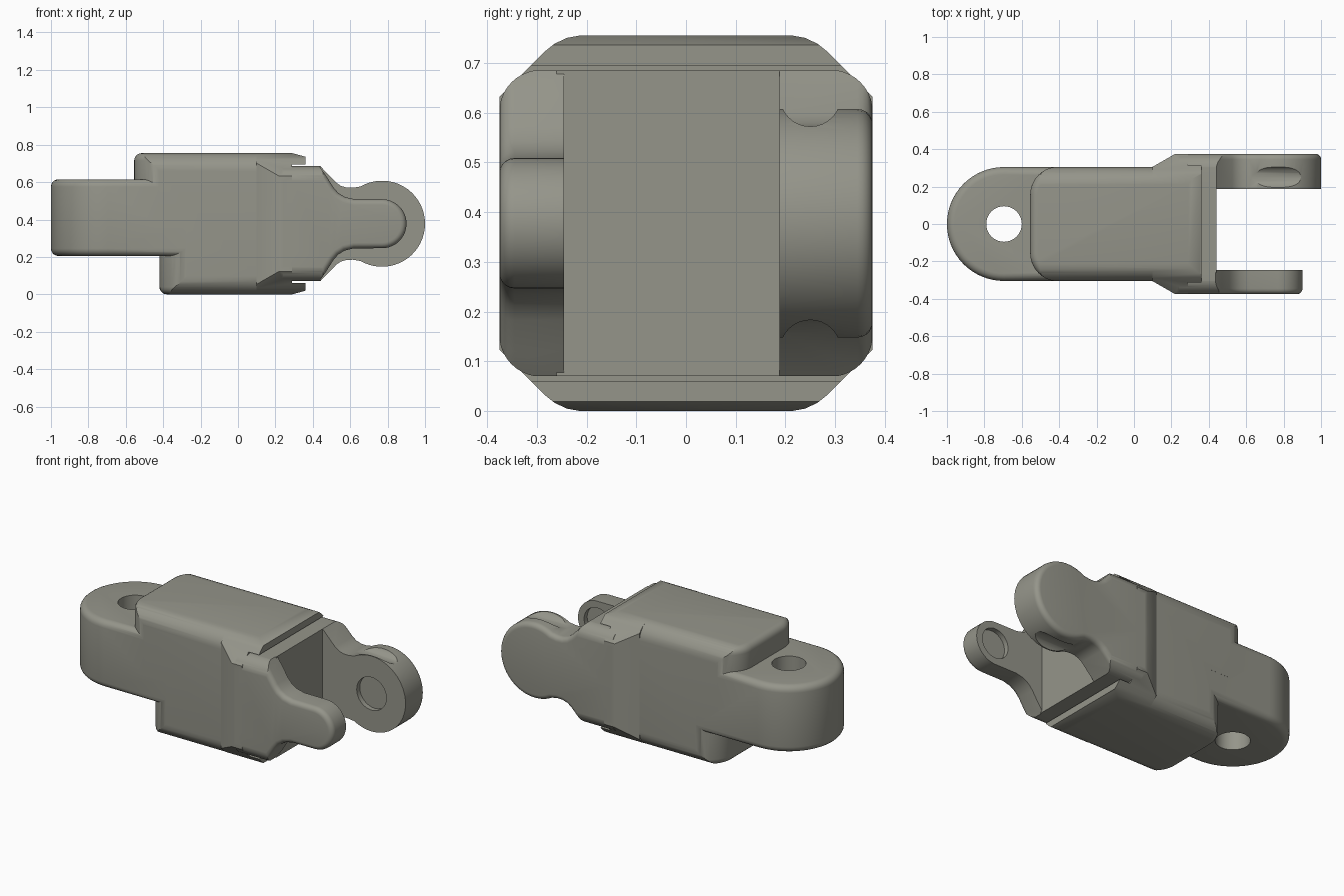
import bpy, bmesh
from math import sin, cos, radians

if "Cube" in bpy.data.objects:
    bpy.data.objects.remove(bpy.data.objects["Cube"])

H = 0.755          # total height
MID = H / 2


def prism(name, pts, axis, lo, hi, bevel=0.0, pick=None):
    """Extrude a 2D outline along an axis; round the edges accepted by pick."""
    place = {'x': lambda a, b, h: (h, a, b),
             'y': lambda a, b, h: (a, h, b),
             'z': lambda a, b, h: (a, b, h)}[axis]
    bm = bmesh.new()
    ends = [[bm.verts.new(place(a, b, h)) for a, b in pts] for h in (lo, hi)]
    n = len(pts)
    for ring in ends:
        bm.faces.new(ring)
    for i in range(n):
        j = (i + 1) % n
        bm.faces.new((ends[0][i], ends[0][j], ends[1][j], ends[1][i]))
    bmesh.ops.recalc_face_normals(bm, faces=bm.faces[:])
    if bevel:
        edges = [e for e in bm.edges if pick(e.verts[0].co, e.verts[1].co)]
        bmesh.ops.bevel(bm, geom=edges, offset=bevel, segments=5, profile=0.5, affect='EDGES')
    me = bpy.data.meshes.new(name)
    bm.to_mesh(me)
    bm.free()
    ob = bpy.data.objects.new(name, me)
    bpy.context.collection.objects.link(ob)
    return ob


def combine(ob, tool, op):
    """Apply a boolean and discard the tool."""
    m = ob.modifiers.new(op, 'BOOLEAN')
    m.operation, m.object, m.solver = op, tool, 'EXACT'
    bpy.context.view_layer.update()
    me = bpy.data.meshes.new_from_object(ob.evaluated_get(bpy.context.evaluated_depsgraph_get()))
    ob.modifiers.clear()
    ob.data = me
    bpy.data.objects.remove(tool)


def arc(cx, cy, r, a0, a1, n=10):
    return [(cx + r * cos(radians(a0 + (a1 - a0) * i / n)),
             cy + r * sin(radians(a0 + (a1 - a0) * i / n))) for i in range(n + 1)]


def circle(cx, cy, r, n=48):
    return arc(cx, cy, r, 0, 360, n)[:-1]


def mirrored(pts, about=0.0):
    """Close an outline by reflecting it in its second coordinate."""
    return pts + [(a, 2 * about - b) for a, b in reversed(pts) if abs(b - about) > 1e-5]


def flip(pts):
    return [(a, H - b) for a, b in pts]


def four_corners(corner):
    """Cross-section repeating one corner on all four sides."""
    side = corner + [(-a, b) for a, b in reversed(corner)]
    return side + list(reversed(flip(side)))


# main block: longer upper half, shorter lower half, flared front
def body_plan(x0, r):
    return mirrored([(0.36, 0.375), (0.22, 0.375), (0.1, 0.306)] + arc(x0 + r, 0.306 - r, r, 90, 180))


def at_level(z):
    return lambda a, b: abs(a.z - z) + abs(b.z - z) < 1e-4 and min(a.x, b.x) < 0.28


body = prism('link_body', body_plan(-0.555, 0.15), 'z', 0.36, H, 0.04, at_level(H))
combine(body, prism('lower_body', body_plan(-0.42, 0.16), 'z', 0, 0.4, 0.04, at_level(0)), 'UNION')

# chamfered long edges at the flare, rounded ones behind it
corner = [(0.39, 0.617), (0.285, 0.722), (0.265, 0.738), (0.24, 0.75), (0.21, 0.7555)]
combine(body, prism('flare_section', four_corners(corner), 'x', -1, 1), 'INTERSECT')
keep = prism('rear_section', four_corners(arc(0.205, 0.656, 0.1, 0, 90)), 'x', -1, 0.1)
combine(keep, prism('front_box', four_corners([(0.6, 0.9)]), 'x', 0.1, 1), 'UNION')
combine(body, keep, 'INTERSECT')

# front slot leaving thin top and bottom lips, with sloped lip edges
slot = [(0.29, 0.06), (0.5, 0.06), (0.5, 0.695), (0.29, 0.695)]
combine(body, prism('slot_cutter', slot, 'y', -0.6, 0.6), 'DIFFERENCE')
lip = [(0.29, H), (0.37, 0.733), (0.37, 0.8), (0.29, 0.8)]
for p in (lip, flip(lip)):
    combine(body, prism('lip_cutter', p, 'y', -0.6, 0.6), 'DIFFERENCE')

# rear tongue with vertical pin hole
tongue = prism('rear_tongue', mirrored([(-0.1, 0.3045)] + arc(-0.6955, 0, 0.3045, 90, 180, 16)),
               'z', 0.205, 0.615, 0.04, lambda a, b: abs(a.z - b.z) < 1e-4)
combine(body, tongue, 'UNION')
combine(body, prism('pin_hole', circle(-0.695, 0, 0.095), 'z', -0.2, 1), 'DIFFERENCE')

# fork: two unequal arms joined by a web
slim = [(0.2, 0.685), (0.435, 0.685), (0.47, 0.635), (0.51, 0.572), (0.535, 0.543),
        (0.57, 0.521), (0.62, 0.509)] + arc(0.77, MID, 0.131, 90, 0, 12)
broad = [(0.2, 0.685), (0.44, 0.685), (0.525, 0.597), (0.55, 0.58), (0.58, 0.571),
         (0.615, 0.57)] + arc(0.77, MID, 0.23, 120, 0, 18)


def outer_rim(a, b):
    return min(abs(a.y), abs(b.y)) > 0.374 and min(a.x, b.x) > 0.43


fork = prism('front_arm', mirrored(slim, MID), 'y', -0.375, -0.245, 0.03, outer_rim)
combine(fork, prism('arm_recess', circle(0.77, MID, 0.09), 'y', -0.275, -0.2), 'DIFFERENCE')
back = prism('back_arm', mirrored(broad, MID), 'y', 0.188, 0.375, 0.03, outer_rim)
combine(back, prism('arm_recess', circle(0.77, MID, 0.1), 'y', 0.1, 0.218), 'DIFFERENCE')
for z in (0.633, H - 0.633):
    combine(back, prism('edge_groove', circle(0.25, z, 0.061, 32), 'x', 0.61, 1.1), 'DIFFERENCE')
web = [(0.2, 0.07), (0.44, 0.07), (0.44, 0.685), (0.2, 0.685)]
combine(fork, prism('web', web, 'y', -0.26, 0.2), 'UNION')
combine(fork, back, 'UNION')

# rounded outer corners of the fork
combine(fork, prism('fork_section', four_corners(arc(0.2905, 0.601, 0.085, 0, 90)), 'x', 0, 1.2),
        'INTERSECT')
# keep the fork root inside the flare
combine(fork, prism('root_cutter', four_corners([(0.6, 0.9)]), 'x', 0, 0.24), 'DIFFERENCE')
combine(body, fork, 'UNION')

# dark warm grey, smooth shading with crisp edges
mat = bpy.data.materials.new('dark_grey')
mat.diffuse_color = (0.30, 0.30, 0.255, 1)
mat.use_nodes = True
mat.node_tree.nodes["Principled BSDF"].inputs["Base Color"].default_value = mat.diffuse_color
body.data.materials.clear()
body.data.materials.append(mat)
bpy.ops.object.select_all(action='DESELECT')
body.select_set(True)
bpy.context.view_layer.objects.active = body
bpy.ops.object.shade_smooth_by_angle(angle=radians(30))
